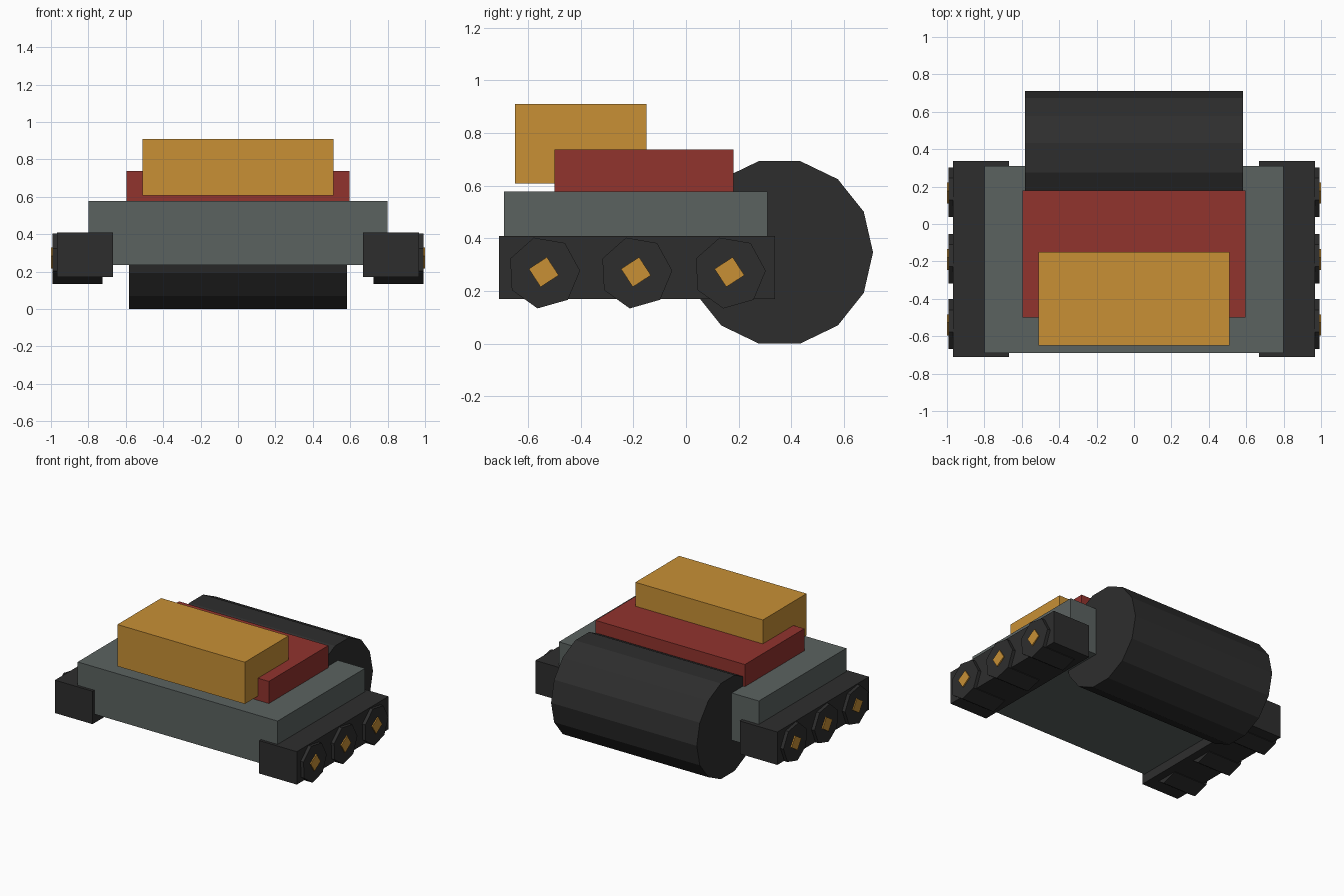
import bpy, math
from mathutils import Matrix

cube = bpy.data.objects.get("Cube")
if cube:
    bpy.data.objects.remove(cube, do_unlink=True)


def material(name, rgb):
    m = bpy.data.materials.new(name)
    m.use_nodes = True
    m.diffuse_color = (*rgb, 1)
    m.node_tree.nodes["Principled BSDF"].inputs["Base Color"].default_value = (*rgb, 1)
    return m


gold = material("gold", (0.58, 0.28, 0.036))
red = material("dark red", (0.285, 0.033, 0.027))
grey = material("slate grey", (0.105, 0.123, 0.118))
black = material("rubber black", (0.027, 0.027, 0.027))


def box(name, x, y, z, mat):
    """Box from (min, max) ranges on each axis."""
    bpy.ops.mesh.primitive_cube_add(size=1)
    ob = bpy.context.object
    ob.name = name
    ranges = (x, y, z)
    ob.data.transform(Matrix.Diagonal([b - a for a, b in ranges] + [1]))
    ob.location = [(a + b) / 2 for a, b in ranges]
    ob.data.materials.append(mat)
    return ob


def cylinder(name, x, y, z, radius, sides, phase, mat):
    """Prism along x, with its first corner at the phase angle from +y towards +z."""
    bpy.ops.mesh.primitive_cylinder_add(vertices=sides, radius=radius, depth=x[1] - x[0])
    ob = bpy.context.object
    ob.name = name
    # Local axes: y -> y, x -> z, z -> x, then spin by the phase
    swap = Matrix(((0, 0, 1, 0), (0, 1, 0, 0), (-1, 0, 0, 0), (0, 0, 0, 1)))
    ob.data.transform(Matrix.Rotation(math.radians(phase), 4, 'X') @ swap)
    ob.location = ((x[0] + x[1]) / 2, y, z)
    ob.data.materials.append(mat)
    return ob


# Stacked body
box("chassis", (-0.8, 0.8), (-0.69, 0.31), (0.235, 0.577), grey)
box("deck", (-0.597, 0.597), (-0.5, 0.18), (0.56, 0.737), red)
box("cabin", (-0.51, 0.51), (-0.65, -0.15), (0.608, 0.91), gold)

# Rear roller
cylinder("roller", (-0.583, 0.583), 0.355, 0.347, 0.355, 14, 0, black)

# Side housings with three wheels each
for side, s in (("left", 1), ("right", -1)):
    def span(a, b):
        return sorted((s * a, s * b))
    box(side + "_housing", span(0.667, 0.968), (-0.71, 0.338), (0.17, 0.408), black)
    for i, y in enumerate((-0.54, -0.19, 0.165)):
        cylinder(f"{side}_wheel_{i + 1}", span(0.725, 0.992), y, 0.27, 0.138, 7, 3, black)
        cylinder(f"{side}_hub_{i + 1}", span(0.9, 1.0), y, 0.272, 0.058, 4, -12, gold)
